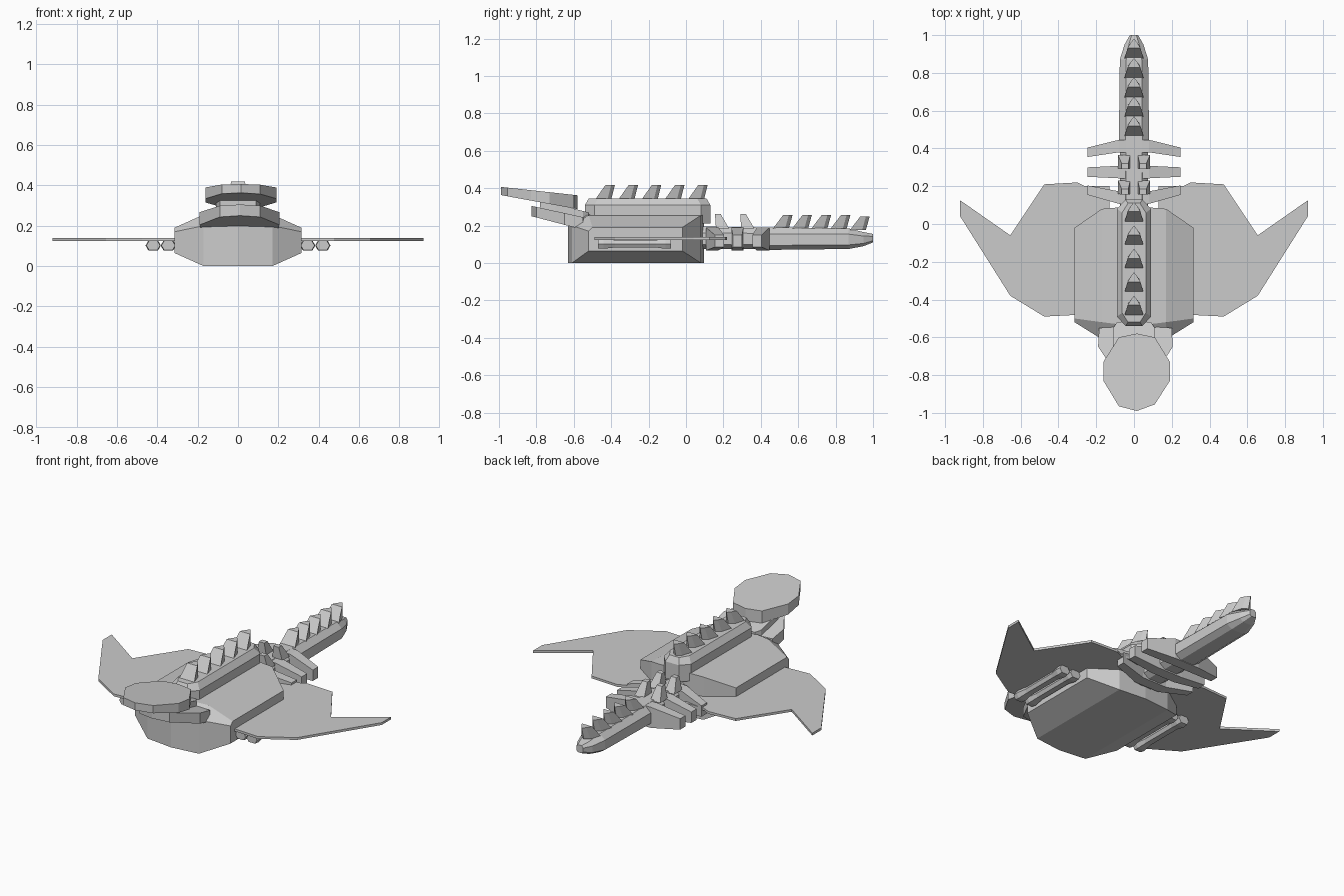
import bpy, bmesh

if "Cube" in bpy.data.objects:
    bpy.data.objects.remove(bpy.data.objects["Cube"])


def loft(name, rings):
    """Skin equal-length rings of points and cap both ends."""
    bm = bmesh.new()
    vs = [[bm.verts.new(p) for p in r] for r in rings]
    n = len(rings[0])
    for a, b in zip(vs, vs[1:]):
        for i in range(n):
            j = (i + 1) % n
            bm.faces.new((a[i], a[j], b[j], b[i]))
    bm.faces.new(vs[0])
    bm.faces.new(vs[-1])
    bmesh.ops.recalc_face_normals(bm, faces=bm.faces)
    me = bpy.data.meshes.new(name)
    bm.to_mesh(me)
    bm.free()
    ob = bpy.data.objects.new(name, me)
    bpy.context.collection.objects.link(ob)
    return ob


def plate(name, outline, bottom, top):
    """Plan outline between two heights given as functions of y."""
    return loft(name, [[(x, y, f(y)) for x, y in outline] for f in (bottom, top)])


def both(half):
    """Mirror a half outline (x >= 0) into a closed one."""
    return half + [(-x, y) for x, y in reversed(half) if x > 0]


def flat(z):
    return lambda y: z


def slope(y0, z0, y1, z1):
    return lambda y: z0 + (z1 - z0) * (y - y0) / (y1 - y0)


# Hull: vertical slices across x
def slice_x(x, f, b, z0, z1, zf, ft):
    return [(x, f, z0), (x, b, z0), (x, b, z1), (x, ft, z1), (x, f, zf)]


edge = (-.52, -.02, .065, .19, .17, -.5)
shoulder = (-.61, .08, 0, .255, .20, -.52)
middle = (-.63, .095, 0, .26, .20, -.54)
loft("hull", [slice_x(-.315, *edge), slice_x(-.17, *shoulder), slice_x(0, *middle),
              slice_x(.17, *shoulder), slice_x(.315, *edge)])


# Bevelled ridge on the back
def ridge_ring(k, z):
    return [(x * k, y + (.02 if y < 0 else -.02) * (k < 1), z) for x, y in
            both([(.045, -.54), (.09, -.49), (.09, .08), (.045, .13)])]


loft("back_ridge", [ridge_ring(1, .21), ridge_ring(1, .31), ridge_ring(.7, .345)])


# Backswept spikes
def spike(name, y, z, h, s=1):
    base = [(-.05 * s, y, z), (.05 * s, y, z), (.03 * s, y + .065, z), (0, y + .085, z),
            (-.03 * s, y + .065, z)]
    tip = [(-.034 * s, y + .055, z + h), (.034 * s, y + .055, z + h),
           (.016 * s, y + .085, z + h), (0, y + .105, z + h), (-.016 * s, y + .085, z + h)]
    loft(name, [base, tip])


for i in range(5):
    spike(f"back_spike_{i}", -.485 + .124 * i, .34, .078)
    spike(f"tail_spike_{i}", .465 + .103 * i, .185 - .008 * (i == 4), .072)


# Tail
def tail_ring(y, w, z0, z1):
    h = z1 - z0
    return [(-w * .55, y, z0), (w * .55, y, z0), (w, y, z0 + h * .2), (w, y, z0 + h * .72),
            (w * .55, y, z1), (-w * .55, y, z1), (-w, y, z0 + h * .72), (-w, y, z0 + h * .2)]


loft("tail", [tail_ring(.44, .08, .07, .19), tail_ring(.87, .075, .075, .185),
              tail_ring(.95, .05, .09, .165), tail_ring(1, .022, .11, .155)])

# Vertebra core and ribs joining tail to hull
loft("tail_core", [tail_ring(.07, .075, .075, .195), tail_ring(.46, .075, .075, .19)])
for i, (y, sweep) in enumerate([(.155, -.03), (.275, 0), (.40, .025)]):
    def rib_ring(x, yc, d, z0, z1):
        return [(x, yc - d, z0), (x, yc + d, z0), (x, yc + d, z1), (x, yc - d, z1)]
    loft(f"rib_{i}", [
        rib_ring(-.245, y - sweep * .8, .025, .085, .15),
        rib_ring(-.08, y + sweep * .5, .033, .067, .19),
        rib_ring(.08, y + sweep * .5, .033, .067, .19),
        rib_ring(.245, y - sweep * .8, .025, .085, .15)])
for i, y in enumerate([.16, .295]):
    for s in (-1, 1):
        loft(f"vertebra_spur_{i}_{'left' if s < 0 else 'right'}", [
            [(s * .02, y, .185), (s * .085, y, .185), (s * .085, y + .07, .185), (s * .02, y + .07, .185)],
            [(s * .03, y - .005, .262), (s * .065, y - .005, .262),
             (s * .065, y + .025, .262), (s * .03, y + .025, .262)]])

# Thin wings and the pods slung under them
wing = [(.13, .20), (.26, .20), (.30, .22), (.475, .21), (.655, -.06), (.92, .125),
        (.92, .04), (.655, -.38), (.475, -.49), (.28, -.48), (.13, -.45)]
hexagon = [(-1, 0), (-.6, -1), (.6, -1), (1, 0), (.6, 1), (-.6, 1)]
for s, side in ((-1, "left"), (1, "right")):
    plate(f"wing_{side}", [(s * x, y) for x, y in wing], flat(.124), flat(.138))
    for i, x in enumerate((.345, .42)):
        loft(f"wing_pod_{side}_{i}", [
            [(s * x + r * a, y, .102 + r * .68 * b) for a, b in hexagon]
            for y, r in ((-.47, .034), (-.44, .038), (-.38, .028), (-.16, .028), (-.11, .038), (-.08, .034))])

# Head plate, jaw and neck
head = [(.015, -.58), (.11, -.60), (.19, -.73), (.19, -.83), (.11, -.955), (.015, -.99),
        (-.08, -.965), (-.162, -.83), (-.162, -.73), (-.08, -.60)]
plate("head", head, slope(-1, .365, -.58, .288), slope(-1, .408, -.58, .362))
jaw = [(.01, -.54), (.20, -.55), (.205, -.65), (.11, -.80), (.01, -.825),
       (-.09, -.80), (-.19, -.65), (-.185, -.55)]
plate("jaw", jaw, slope(-.825, .25, -.55, .178), slope(-.825, .305, -.55, .245))
plate("neck", both([(.09, -.78), (.11, -.70), (.11, -.55), (.09, -.52)]),
      slope(-.8, .27, -.52, .20), slope(-.8, .34, -.52, .27))
